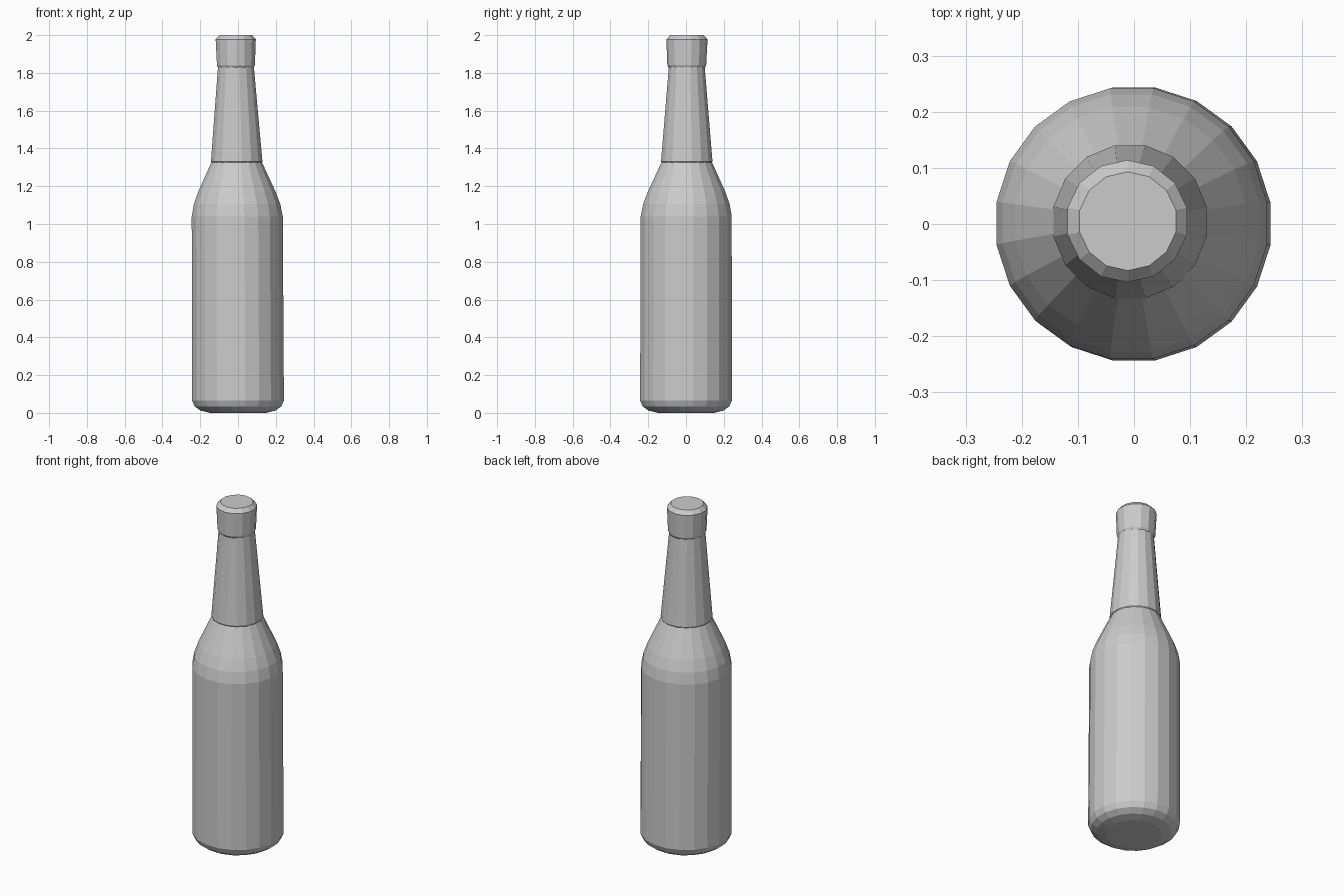
import bpy, bmesh, math

if "Cube" in bpy.data.objects:
    bpy.data.objects.remove(bpy.data.objects["Cube"])


def lathe(name, rings, sides, close_bottom=False, close_top=False):
    """Stack rings of (radius, z, centre_x, centre_y) into one faceted shell."""
    bm = bmesh.new()
    loops = []
    for r, z, cx, cy in rings:
        loop = []
        for i in range(sides):
            a = 2 * math.pi * (i + 0.5) / sides
            loop.append(bm.verts.new((cx + r * math.cos(a), cy + r * math.sin(a), z)))
        loops.append(loop)
    for low, high in zip(loops, loops[1:]):
        for i in range(sides):
            j = (i + 1) % sides
            bm.faces.new((low[i], low[j], high[j], high[i]))
    if close_bottom:
        bm.faces.new(loops[0][::-1])
    if close_top:
        bm.faces.new(loops[-1])
    mesh = bpy.data.meshes.new(name)
    bm.to_mesh(mesh)
    bm.free()
    obj = bpy.data.objects.new(name, mesh)
    bpy.context.collection.objects.link(obj)
    return obj


# Body with rounded base and sloping shoulder, leaning very slightly to -x
lathe("body", [
    (0.150, 0.000, 0.000, 0.000),
    (0.200, 0.012, 0.000, 0.000),
    (0.232, 0.034, 0.000, 0.000),
    (0.246, 0.065, 0.000, 0.000),
    (0.244, 1.040, -0.004, 0.001),
    (0.232, 1.105, -0.005, 0.002),
    (0.208, 1.170, -0.006, 0.003),
    (0.134, 1.330, -0.007, 0.004),
], 20, close_bottom=True)

# Tapered neck, slightly wider than the shoulder opening
lathe("neck", [
    (0.134, 1.322, -0.007, 0.004),
    (0.139, 1.330, -0.007, 0.004),
    (0.097, 1.830, -0.011, 0.004),
], 16)

# Cap with bevelled top edge
lathe("cap", [
    (0.095, 1.826, -0.011, 0.004),
    (0.103, 1.840, -0.011, 0.004),
    (0.109, 1.978, -0.012, 0.005),
    (0.088, 2.000, -0.011, 0.005),
], 14, close_top=True)
